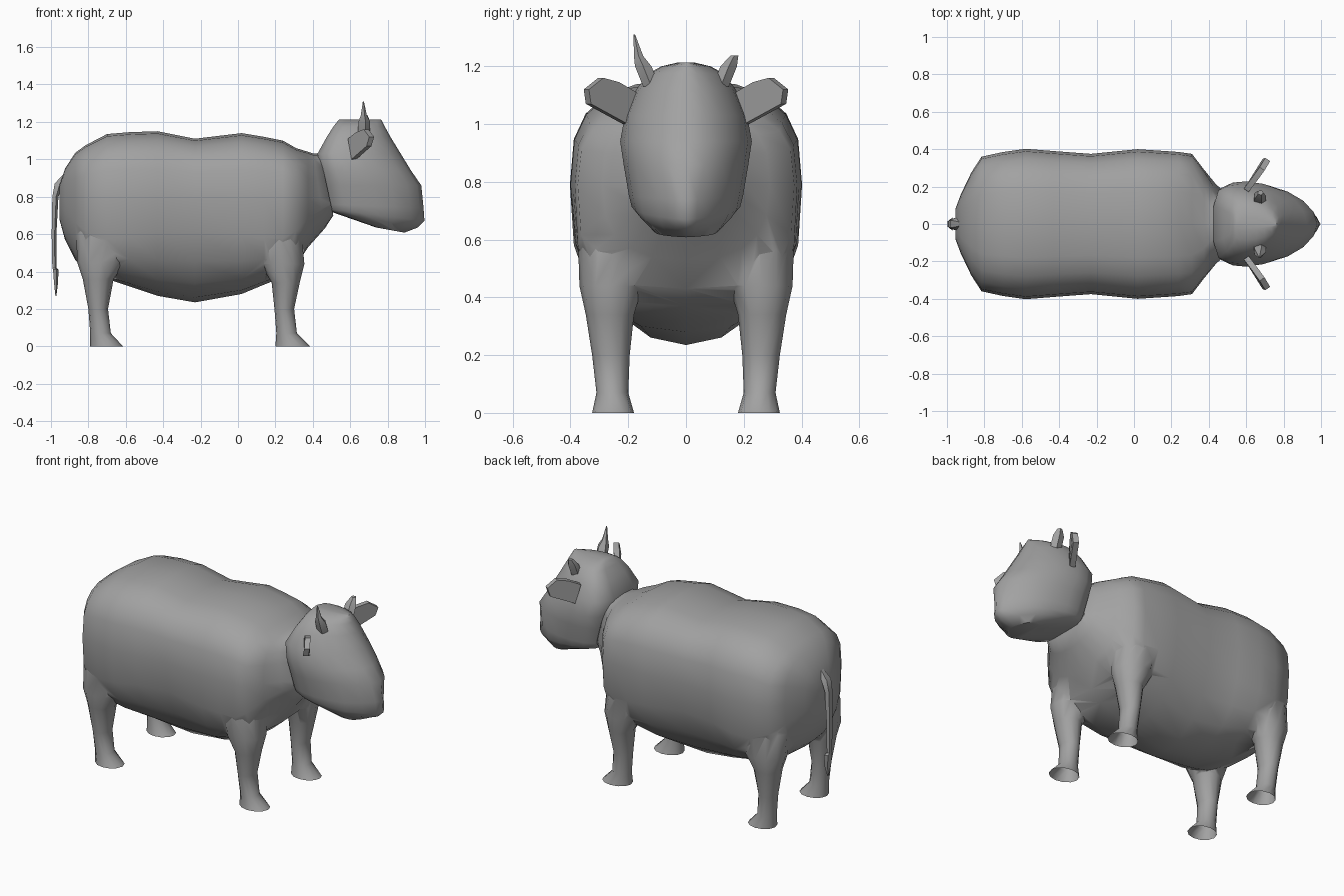
import bpy, bmesh, math
from mathutils import Vector

if "Cube" in bpy.data.objects:
    bpy.data.objects.remove(bpy.data.objects["Cube"])

N = 20
grey = bpy.data.materials.new("dark_grey")
grey.diffuse_color = (.36, .36, .36, 1)
grey.use_nodes = True
grey.node_tree.nodes["Principled BSDF"].inputs["Base Color"].default_value = grey.diffuse_color


def loft(name, rings, smooth=50):
    """Skin a list of equal-length point rings and cap both ends."""
    bm = bmesh.new()
    rows = [[bm.verts.new(p) for p in r] for r in rings]
    n = len(rows[0])
    for a, b in zip(rows, rows[1:]):
        for i in range(n):
            j = (i + 1) % n
            bm.faces.new((a[i], a[j], b[j], b[i]))
    bm.faces.new(rows[0])
    bm.faces.new(rows[-1])
    bmesh.ops.recalc_face_normals(bm, faces=bm.faces)
    me = bpy.data.meshes.new(name)
    bm.to_mesh(me)
    bm.free()
    me.materials.append(grey)
    ob = bpy.data.objects.new(name, me)
    bpy.context.collection.objects.link(ob)
    shade(ob, smooth)
    return ob


def shade(ob, deg):
    bpy.ops.object.select_all(action='DESELECT')
    ob.select_set(True)
    bpy.context.view_layer.objects.active = ob
    bpy.ops.object.shade_smooth_by_angle(angle=math.radians(deg))


def open_up(ob, test):
    """Delete the faces that pass the test, leaving a hollow shell."""
    bm = bmesh.new()
    bm.from_mesh(ob.data)
    bm.normal_update()
    gone = [f for f in bm.faces if test(f.calc_center_median(), f.normal)]
    bmesh.ops.delete(bm, geom=gone, context='FACES')
    bm.to_mesh(ob.data)
    bm.free()


def spow(v, p):
    return math.copysign(abs(v) ** p, v)


def barrel_ring(x, zb, zt, hw, low=2.1, tilt=0.0):
    """Body section: boxy above the widest line, roundness below set by low."""
    zc, pts = 0.79, []
    for i in range(N):
        a = 2 * math.pi * i / N
        c, s = math.cos(a), math.sin(a)
        p = 2 / 2.9 if s > 0 else 2 / low
        z = zc + spow(s, p) * ((zt - zc) if s > 0 else (zc - zb))
        pts.append((x - tilt * (z - zc), hw * spow(c, p), z))
    return pts


# Body, from rump to neck; boxier over the legs
body = loft("body", [barrel_ring(*r) for r in [
    (-.955, .68, .86, .08), (-.925, .57, .95, .16), (-.87, .46, 1.035, .275, 2.5),
    (-.815, .41, 1.075, .36, 3.0), (-.70, .36, 1.135, .385, 3.5), (-.58, .32, 1.145, .402, 2.9),
    (-.43, .27, 1.15, .39, 2.3), (-.23, .235, 1.11, .375, 2.1), (.02, .28, 1.14, .40, 2.5),
    (.14, .33, 1.12, .392, 3.0), (.24, .37, 1.10, .385, 3.5), (.31, .43, 1.06, .375, 3.2),
    (.375, .53, 1.04, .29, 2.6), (.44, .63, 1.03, .21, 2.2, .15),
    (.49, .70, 1.03, .17, 2.1, .22)]])


# Legs, merged into the body
def leg(levels, side):
    rings = []
    for z, x0, x1, y0, y1 in levels:
        rings.append([((x0 + x1) / 2 + (x1 - x0) / 2 * math.cos(math.pi * i / 6),
                       side * ((y0 + y1) / 2 + (y1 - y0) / 2 * math.sin(math.pi * i / 6)), z)
                      for i in range(12)])
    return loft("leg", rings)


front = [(0, .20, .385, .18, .325), (.07, .205, .315, .20, .31), (.20, .195, .30, .195, .325),
         (.34, .18, .33, .18, .347), (.44, .12, .355, .15, .369), (.60, .09, .34, .13, .374),
         (.75, .12, .30, .15, .33)]
rear = [(0, -.79, -.615, .18, .325), (.07, -.79, -.68, .20, .31), (.20, -.80, -.695, .195, .325),
        (.36, -.83, -.665, .18, .347), (.45, -.86, -.60, .15, .369), (.60, -.865, -.56, .13, .365),
        (.75, -.82, -.58, .15, .32)]
for levels in (front, rear):
    for side in (1, -1):
        ob = leg(levels, side)
        mod = body.modifiers.new("join", 'BOOLEAN')
        mod.operation, mod.solver, mod.object = 'UNION', 'EXACT', ob
        bpy.context.view_layer.objects.active = body
        bpy.ops.object.modifier_apply(modifier=mod.name)
        bpy.data.objects.remove(ob)
open_up(body, lambda c, n: c.z < .005)  # hollow hooves
shade(body, 85)

# Head, stacked in level slices: z at back, z at nose, back x, nose x, half width
low_half = [(0, .45), (.06, .85), (.18, .97), (.33, 1), (.52, .93), (.7, .79), (.86, .49), (.96, .2)]
top_half = [(0, .45), (.06, .85), (.18, .97), (.33, 1), (.52, .94), (.7, .80), (.86, .57), (.96, .3)]


def head_ring(z0, z1, x0, x1, hw):
    half = low_half if z0 < .8 else top_half
    pts = [(x0 + t * (x1 - x0), w * hw, z0 + t * (z1 - z0)) for t, w in half]
    return pts + [(x1, 0, z1)] + [(x, -y, z) for x, y, z in reversed(pts)]


head = loft("head", [head_ring(*r) for r in [
    (.635, .608, .74, .89, .11), (.722, .635, .49, .96, .17), (.735, .67, .48, .997, .188),
    (.76, .74, .475, .992, .198), (.86, .86, .455, .98, .216), (.94, .94, .44, .925, .228),
    (1.03, 1.03, .425, .87, .212), (1.12, 1.12, .475, .815, .172),
    (1.175, 1.175, .51, .785, .13), (1.20, 1.20, .53, .772, .085), (1.213, 1.213, .54, .765, .03)]])
shade(head, 85)


def tube(name, path, n=5):
    """Faceted tube standing along z; path rows are x, y, z, radius x, radius y."""
    return loft(name, [[(x + rx * math.cos(2 * math.pi * i / n),
                         y + ry * math.sin(2 * math.pi * i / n), z) for i in range(n)]
                       for x, y, z, rx, ry in path], 35)


# Horns: the one on the far side is broken off short
tube("horn_near", [(.67, -.12, 1.13, .036, .03), (.672, -.148, 1.20, .035, .03),
                   (.671, -.164, 1.235, .018, .017), (.67, -.179, 1.31, .003, .003)])
tube("horn_far", [(.67, .12, 1.13, .036, .03), (.672, .148, 1.20, .035, .03),
                  (.676, .168, 1.238, .016, .014)])

# Ears: thin leaves swept outward and forward
for side, name in ((1, "ear_far"), (-1, "ear_near")):
    outline = [(.60, .18, 1.11), (.62, .21, 1.00), (.70, .338, 1.07),
               (.715, .345, 1.12), (.685, .295, 1.16), (.645, .24, 1.145)]
    off = Vector((.013, -.009, 0))
    loft(name, [[((x + k * off.x), side * (y + k * off.y), z) for x, y, z in outline]
                for k in (-1, 1)], 30)

# Tail with a tuft
tube("tail", [(-.90, 0, .95, .008, .008), (-.96, 0, .87, .025, .035), (-.978, 0, .80, .018, .03),
              (-.985, 0, .60, .014, .025), (-.983, 0, .42, .012, .02), (-.976, 0, .41, .016, .036),
              (-.974, 0, .34, .012, .03), (-.974, 0, .27, .003, .004)])
